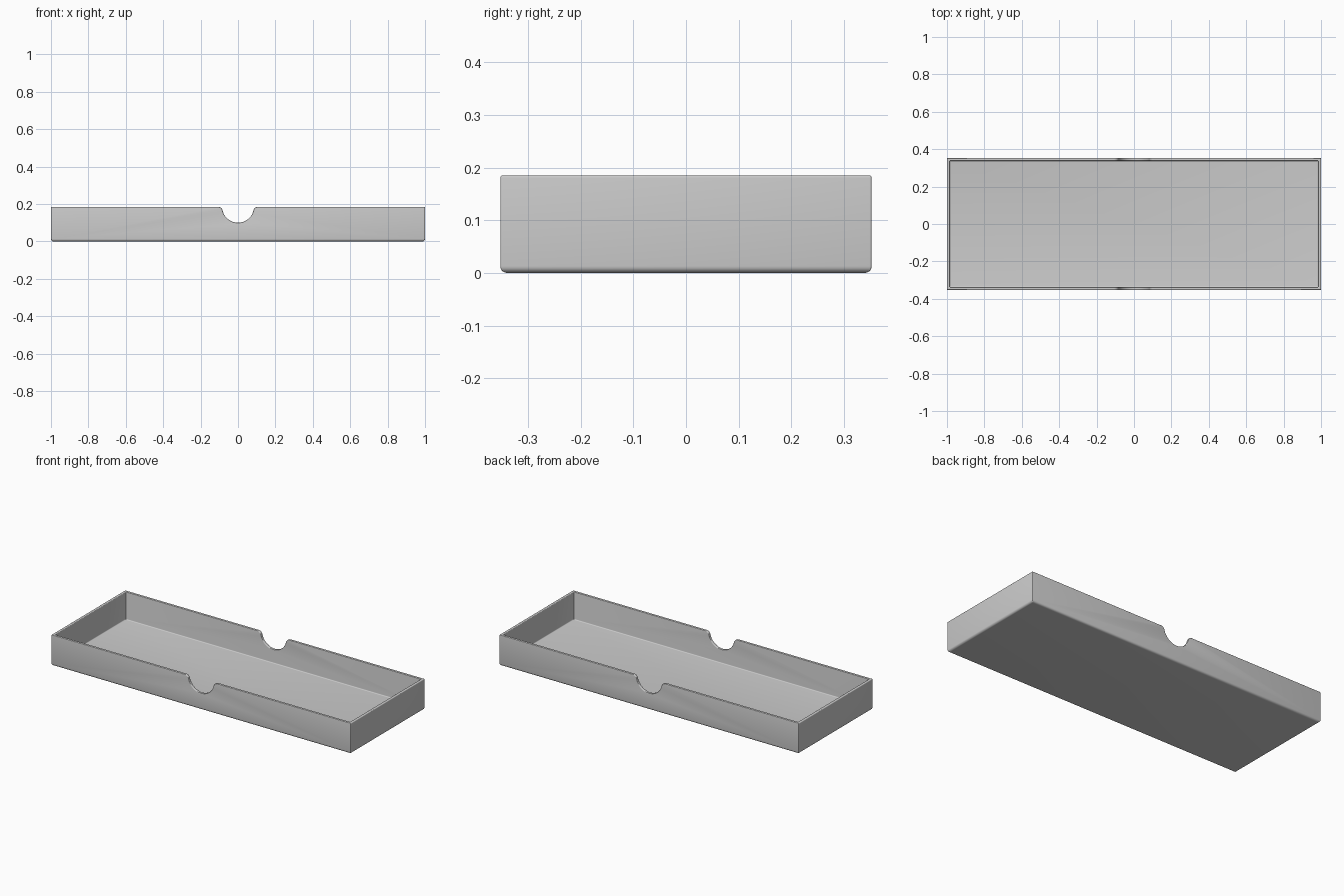
import bpy, bmesh, math
from math import sin, cos, pi

if "Cube" in bpy.data.objects:
    bpy.data.objects.remove(bpy.data.objects["Cube"])

HX, HY, TOP = 1.0, 0.353, 0.185
WALL, FLOOR = 0.016, 0.018
RIM, FOOT, COVE, CORNER = 0.004, 0.013, 0.005, 0.004
NOTCH, LIP = 0.085, 0.025

grey = bpy.data.materials.new("plain grey")
grey.use_nodes = True
colour = (0.6, 0.6, 0.6, 1)
grey.diffuse_color = colour
grey.node_tree.nodes["Principled BSDF"].inputs["Base Color"].default_value = colour


def loft(name, rings):
    """Skin a list of equal-length rings and cap both ends."""
    bm = bmesh.new()
    loops = [[bm.verts.new(p) for p in ring] for ring in rings]
    n = len(loops[0])
    for a, b in zip(loops, loops[1:]):
        for i in range(n):
            j = (i + 1) % n
            bm.faces.new((a[i], a[j], b[j], b[i]))
    bm.faces.new(loops[0])
    bm.faces.new(loops[-1])
    bmesh.ops.recalc_face_normals(bm, faces=bm.faces)
    mesh = bpy.data.meshes.new(name)
    bm.to_mesh(mesh)
    bm.free()
    mesh.materials.append(grey)
    obj = bpy.data.objects.new(name, mesh)
    bpy.context.collection.objects.link(obj)
    return obj


def rounded_rectangle(inset, z, steps=4):
    r = max(CORNER - inset, 0.001)
    x, y = HX - inset - r, HY - inset - r
    ring = []
    for k, (sx, sy) in enumerate([(1, 1), (-1, 1), (-1, -1), (1, -1)]):
        for i in range(steps + 1):
            a = (k + i / steps) * pi / 2
            ring.append((sx * x + r * cos(a), sy * y + r * sin(a), z))
    return ring


def arc(cx, cz, r, start, end, steps):
    return [(cx + r * cos(a), cz + r * sin(a))
            for a in (start + (end - start) * i / steps for i in range(steps + 1))]


# Tray: wall section from the foot, over the rim, down to the floor
section = (arc(FOOT, FOOT, FOOT, 1.5 * pi, pi, 5)
           + arc(RIM, TOP - RIM, RIM, pi, pi / 2, 4)
           + arc(WALL - RIM, TOP - RIM, RIM, pi / 2, 0, 4)
           + arc(WALL + COVE, FLOOR + COVE, COVE, pi, 1.5 * pi, 4))
tray = loft("tray", [rounded_rectangle(d, z) for d, z in section])


# Finger notch: round cut with flared lips at the top
def notch_outline(y, grow):
    fx = math.sqrt((NOTCH + LIP) ** 2 - LIP ** 2)
    tilt = math.atan2(LIP, fx)
    right = arc(fx, TOP - LIP, LIP - grow, pi / 2 + 0.08, pi - tilt, 8)
    bowl = arc(0, TOP, NOTCH + grow, -tilt, tilt - pi, 28)
    left = [(-x, z) for x, z in reversed(right)]
    points = [(right[0][0], TOP + 0.1)] + right + bowl[1:-1] + left
    points.append((left[-1][0], TOP + 0.1))
    return [(x, y, z) for x, z in points]


# Depth across the wall against outline growth, rounding both notch edges
ease = arc(RIM, RIM, RIM, pi, pi / 2, 4)
depths = [(t, RIM - (z - RIM)) for t, z in ease]
depths = [(-0.02, RIM)] + depths
depths += [(WALL - t, g) for t, g in reversed(depths)]

for side, place in ((-1, "front"), (1, "back")):
    cutter = loft(place + "_notch_cutter",
                  [notch_outline(side * (HY - t), g) for t, g in depths])
    cutter.hide_render = True
    cutter.hide_viewport = True
    cut = tray.modifiers.new(place + " notch", 'BOOLEAN')
    cut.operation = 'DIFFERENCE'
    cut.solver = 'EXACT'
    cut.object = cutter

# Bake the cuts, then smooth the rounded edges
graph = bpy.context.evaluated_depsgraph_get()
baked = bpy.data.meshes.new_from_object(tray.evaluated_get(graph))
tray.modifiers.clear()
tray.data = baked
for place in ("front", "back"):
    bpy.data.objects.remove(bpy.data.objects[place + "_notch_cutter"])
bpy.ops.object.select_all(action='DESELECT')
tray.select_set(True)
bpy.context.view_layer.objects.active = tray
bpy.ops.object.shade_smooth_by_angle(angle=math.radians(35))
